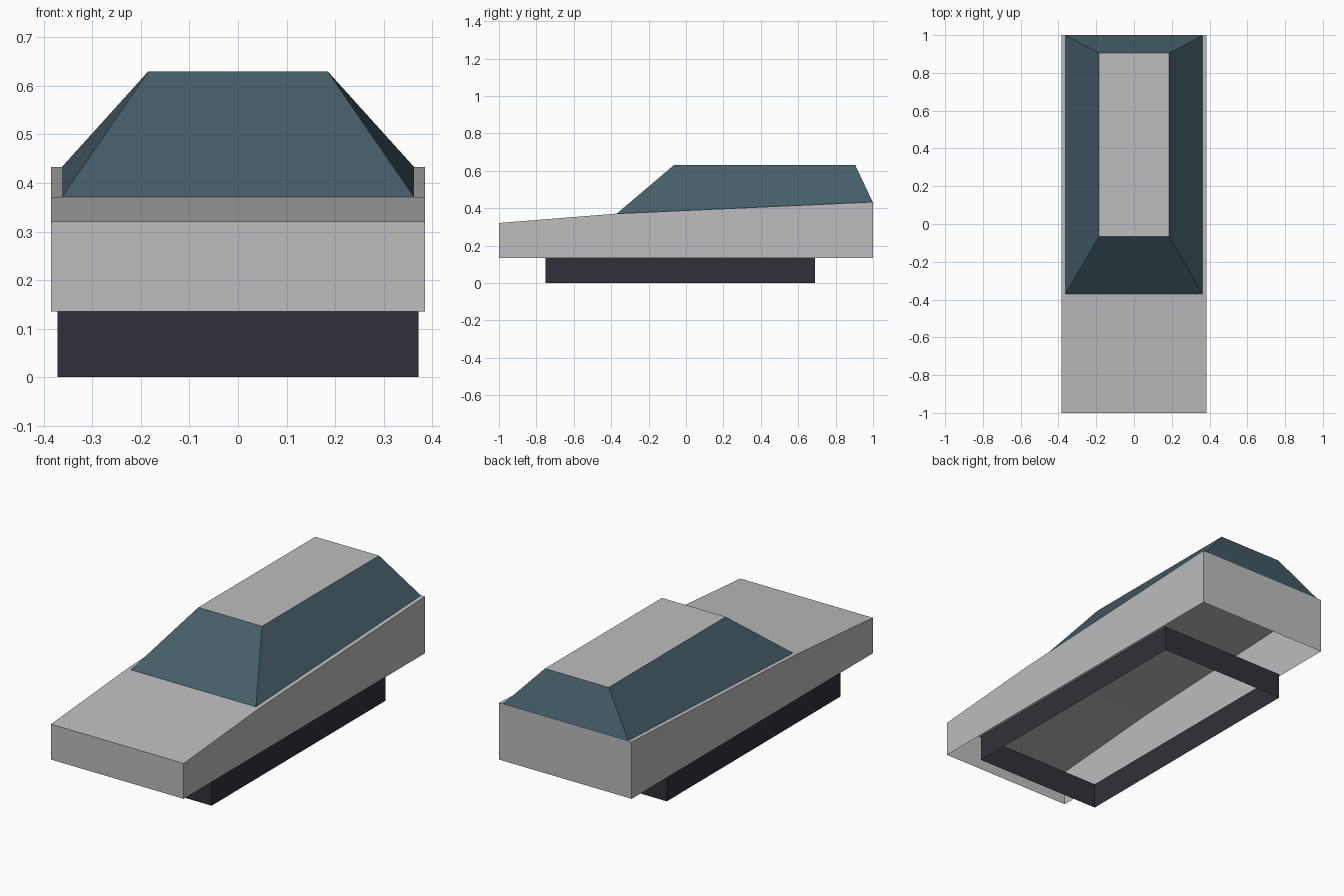
import bpy
import bmesh

cube = bpy.data.objects.get("Cube")
if cube:
    bpy.data.objects.remove(cube, do_unlink=True)


def make_material(name, rgb):
    mat = bpy.data.materials.new(name)
    mat.use_nodes = True
    color = (*rgb, 1.0)
    mat.diffuse_color = color
    mat.node_tree.nodes["Principled BSDF"].inputs["Base Color"].default_value = color
    return mat


paint = make_material("light grey paint", (0.51, 0.51, 0.52))
glass = make_material("blue grey glass", (0.060, 0.113, 0.140))
rubber = make_material("dark rubber", (0.031, 0.030, 0.041))


def finish(bm, name, materials):
    mesh = bpy.data.meshes.new(name)
    bm.normal_update()
    bm.to_mesh(mesh)
    bm.free()
    for mat in materials:
        mesh.materials.append(mat)
    obj = bpy.data.objects.new(name, mesh)
    bpy.context.collection.objects.link(obj)
    return obj


def rectangle(bm, half_width, y_front, y_back, z_front, z_back):
    """Four corners, counter-clockwise from above, starting front right."""
    return [bm.verts.new(p) for p in (
        (-half_width, y_front, z_front), (half_width, y_front, z_front),
        (half_width, y_back, z_back), (-half_width, y_back, z_back))]


def bridge(bm, lower, upper):
    """Join two loops with a band of outward facing quads."""
    n = len(lower)
    for i in range(n):
        j = (i + 1) % n
        bm.faces.new((lower[i], lower[j], upper[j], upper[i]))


# Wheel skirt: open band under the body
bm = bmesh.new()
bridge(bm, rectangle(bm, 0.372, -0.75, 0.69, 0, 0),
       rectangle(bm, 0.372, -0.75, 0.69, 0.135, 0.135))
finish(bm, "wheel_skirt", [rubber])

# Body: side profile swept across the width, open underneath
bm = bmesh.new()
profile = [(-1, 0.135), (-1, 0.321), (-0.37, 0.371), (1, 0.433), (1, 0.135)]
right, left = [[bm.verts.new((x, y, z)) for y, z in profile]
               for x in (-0.385, 0.385)]
for i in range(len(profile) - 1):
    bm.faces.new((right[i], left[i], left[i + 1], right[i + 1]))
bm.faces.new(right)
bm.faces.new(left[::-1])
finish(bm, "body", [paint])

# Cabin: sloped windows around a painted flat roof
bm = bmesh.new()
base = rectangle(bm, 0.363, -0.37, 0.998, 0.371, 0.433)
roof = rectangle(bm, 0.185, -0.065, 0.905, 0.63, 0.63)
bridge(bm, base, roof)
bm.faces.new(roof).material_index = 1
finish(bm, "cabin", [glass, paint])
